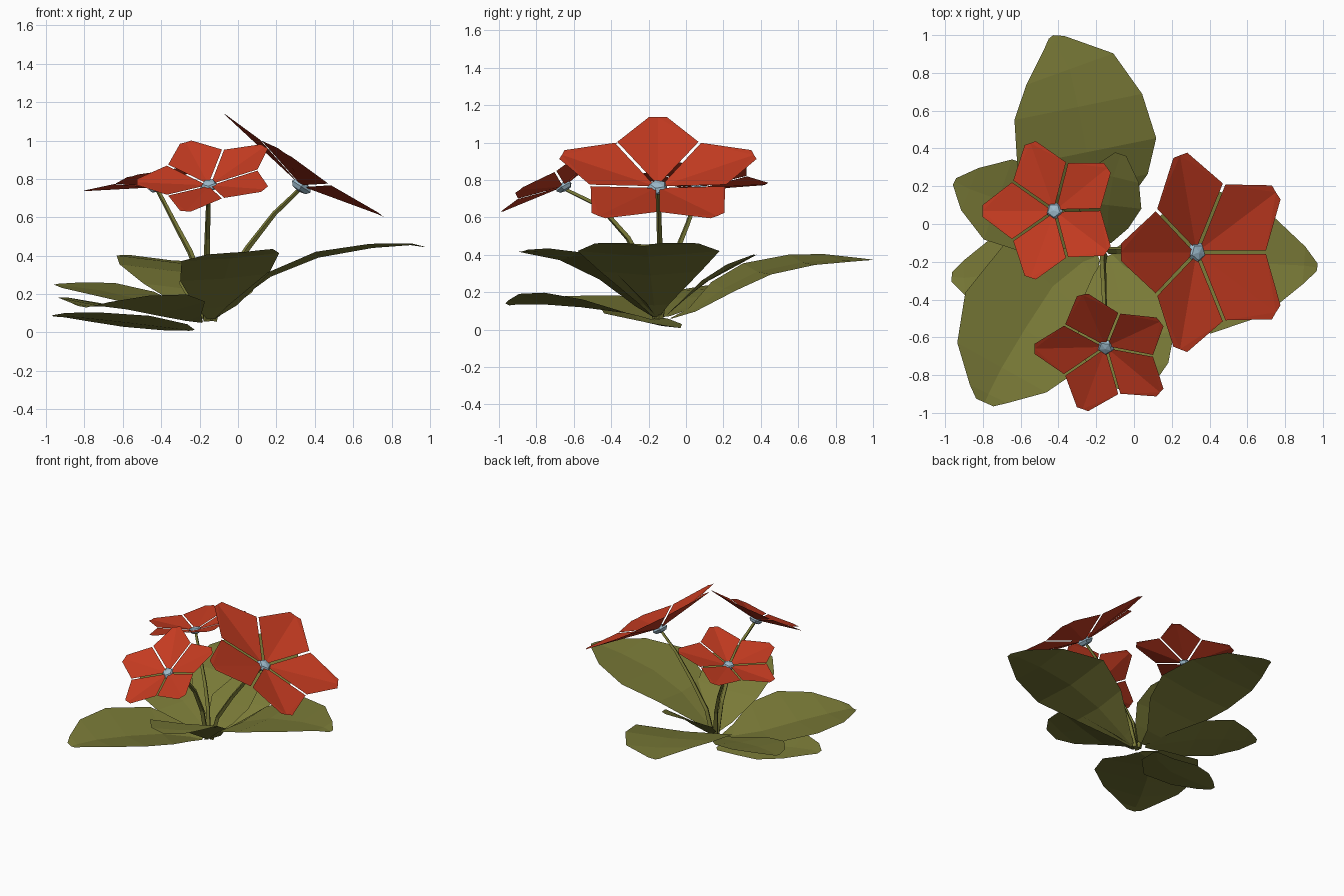
import bpy, bmesh, math
from mathutils import Vector, Matrix

if "Cube" in bpy.data.objects:
    bpy.data.objects.remove(bpy.data.objects["Cube"])


def material(name, rgb):
    m = bpy.data.materials.new(name)
    m.diffuse_color = (*rgb, 1)
    m.use_nodes = True
    m.node_tree.nodes["Principled BSDF"].inputs["Base Color"].default_value = m.diffuse_color
    return m


GREEN = material("leaf green", (0.190, 0.192, 0.038))
RED = material("petal red", (0.56, 0.044, 0.015))
BLUE = material("flower centre blue", (0.34, 0.50, 0.61))


def add_object(name, bm, mat):
    bmesh.ops.recalc_face_normals(bm, faces=bm.faces)
    me = bpy.data.meshes.new(name)
    bm.to_mesh(me)
    bm.free()
    me.materials.append(mat)
    ob = bpy.data.objects.new(name, me)
    bpy.context.collection.objects.link(ob)
    return ob


# Leaf: folded strip along a midrib of (x, y, z, half width)
def leaf(name, rib, roll=0.0, cup=0.1):
    bm = bmesh.new()
    rows = []
    for i, (x, y, z, w) in enumerate(rib):
        a, b = rib[max(i - 1, 0)], rib[min(i + 1, len(rib) - 1)]
        t = Vector((b[0] - a[0], b[1] - a[1], 0)).normalized()
        left = Vector((-t.y, t.x, 0))
        c = Vector((x, y, z))
        rows.append([bm.verts.new(c + left * w * s + Vector((0, 0, w * (cup * abs(s) + roll * s))))
                     for s in (1, 0, -1)])
    for r, q in zip(rows, rows[1:]):
        for k in (0, 1):
            bm.faces.new((r[k], r[k + 1], q[k + 1], q[k]))
    add_object(name, bm, GREEN)


leaf("back_leaf", [(-.15, -.08, .06, .02), (-.17, .03, .10, .09), (-.21, .2, .22, .29), (-.25, .38, .31, .375),
                   (-.295, .62, .36, .345), (-.34, .82, .375, .245), (-.42, .965, .375, .06), (-.44, .99, .375, .015)],
     roll=.08, cup=.04)
leaf("right_leaf", [(-.12, -.16, .07, .02), (-.05, -.17, .13, .08), (.17, -.19, .29, .27), (.42, -.2, .39, .38),
                    (.70, -.21, .44, .275), (.90, -.22, .455, .10), (.97, -.23, .445, .02)], cup=.08)
leaf("front_left_leaf", [(-.19, -.17, .05, .02), (-.27, -.20, .06, .14), (-.43, -.33, .09, .34),
                         (-.58, -.56, .12, .37), (-.70, -.76, .135, .27), (-.77, -.90, .135, .11),
                         (-.79, -.945, .13, .05)], roll=.02, cup=.19)
leaf("left_leaf", [(-.19, -.10, .07, .02), (-.32, -.03, .11, .11), (-.52, .06, .175, .22), (-.72, .13, .22, .225),
                   (-.87, .185, .24, .12), (-.95, .225, .25, .02)], roll=-.12, cup=.05)
leaf("low_left_leaf", [(-.24, -.04, .01, .02), (-.33, -.13, .02, .12), (-.53, -.23, .045, .22),
                       (-.75, -.27, .07, .18), (-.90, -.285, .085, .09), (-.965, -.28, .085, .025)],
     roll=.13, cup=.06)
leaf("front_leaf", [(-.14, -.17, .07, .02), (-.11, -.24, .13, .11), (-.07, -.42, .28, .235), (-.04, -.62, .385, .26),
                    (.01, -.79, .415, .18), (.04, -.87, .42, .07)], roll=.08, cup=.03)
leaf("small_back_leaf", [(-.14, -.1, .08, .02), (-.14, -.02, .15, .11), (-.135, .1, .25, .175),
                         (-.11, .25, .34, .14), (-.07, .37, .40, .03)], cup=.06)


# Flower: five kite-shaped petals in a shallow cup, a faceted centre and a bent stem
def flower(name, centre, normal, radius, stem):
    c = Vector(centre)
    n = Vector(normal).normalized()
    u = Vector((-1, 0, 0))
    u = (u - n * u.dot(n)).normalized()
    frame = Matrix((u, n.cross(u), n)).transposed().to_4x4()
    frame.translation = c
    # petal outline: (along, across, up) in units of the radius
    outline = [(.03, 0, .01), (.58, -.402, .165), (1.0, -.085, .19), (1.0, .085, .19), (.58, .402, .165)]
    bm = bmesh.new()
    for k in range(5):
        turn = Matrix.Rotation(k * math.tau / 5, 4, 'Z')
        v = [bm.verts.new(frame @ turn @ (Vector(p) * radius)) for p in outline]
        tip = bm.verts.new(frame @ turn @ (Vector((1.0, 0, .185)) * radius))
        for ring in ((v[0], v[1], tip), (v[1], v[2], tip), (v[0], tip, v[4]), (tip, v[3], v[4])):
            bm.faces.new(ring)
    add_object(name + "_petals", bm, RED)

    bm = bmesh.new()
    bmesh.ops.create_uvsphere(bm, u_segments=5, v_segments=4, radius=radius * .06 + .028)
    bmesh.ops.transform(bm, matrix=frame @ Matrix.Diagonal((1, 1, .5, 1)), verts=bm.verts)
    add_object(name + "_centre", bm, BLUE)

    # stem swept with a square section
    pts = [Vector(p) for p in stem] + [c - n * .02]
    bm = bmesh.new()
    rows = []
    for i, p in enumerate(pts):
        t = (pts[min(i + 1, len(pts) - 1)] - pts[max(i - 1, 0)]).normalized()
        a = t.cross(Vector((.3, 1, 0))).normalized()
        b = t.cross(a)
        r = .02 - .009 * i / (len(pts) - 1)
        rows.append([bm.verts.new(p + a * r * math.cos(q * math.pi / 2) + b * r * math.sin(q * math.pi / 2))
                     for q in range(4)])
    for r, q in zip(rows, rows[1:]):
        for k in range(4):
            bm.faces.new((r[k], r[(k + 1) % 4], q[(k + 1) % 4], q[k]))
    bm.faces.new(rows[0])
    bm.faces.new(rows[-1])
    add_object(name + "_stem", bm, GREEN)


flower("right_flower", (.33, -.15, .76), (.54, 0, .84), .54,
       [(-.13, -.14, .06), (-.08, -.14, .24), (.05, -.14, .44), (.19, -.145, .62)])
flower("front_flower", (-.15, -.65, .765), (-.13, -.51, .86), .37,
       [(-.16, -.16, .06), (-.165, -.21, .3), (-.16, -.31, .49), (-.155, -.46, .66)])
flower("left_flower", (-.42, .07, .755), (-.23, .05, .97), .375,
       [(-.16, -.14, .06), (-.19, -.10, .26), (-.25, -.05, .42), (-.33, .01, .57)])
